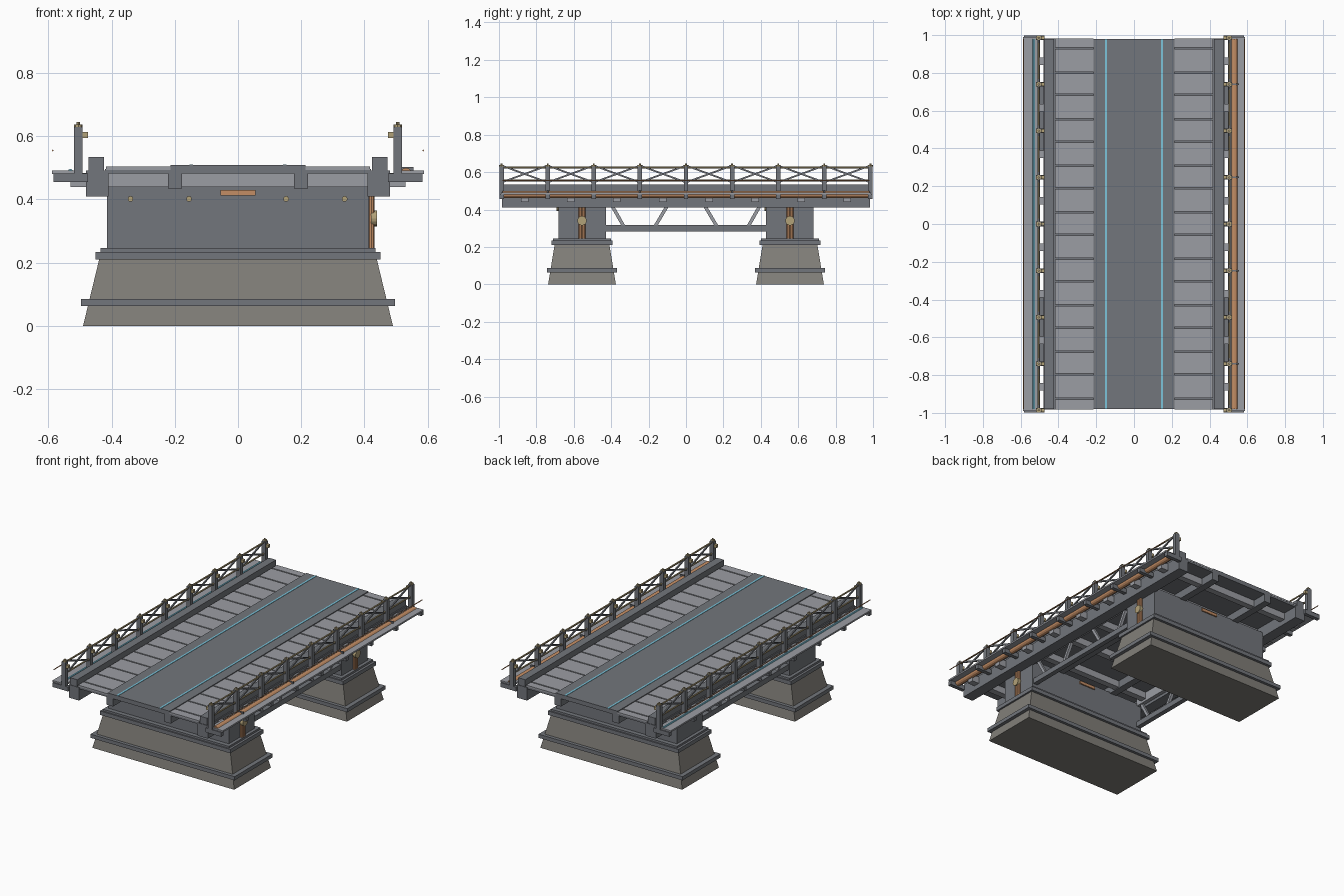
import bpy, bmesh
from math import pi
from mathutils import Matrix, Vector

if "Cube" in bpy.data.objects:
    bpy.data.objects.remove(bpy.data.objects["Cube"])


def material(name, rgb):
    m = bpy.data.materials.new(name)
    m.diffuse_color = (*rgb, 1)
    m.use_nodes = True
    m.node_tree.nodes["Principled BSDF"].inputs["Base Color"].default_value = m.diffuse_color
    return m


COPPER = material("copper", (0.55, 0.27, 0.13))
BRASS = material("brass", (0.45, 0.36, 0.19))
BLUE = material("blue", (0.2, 0.55, 0.7))
DARK = material("dark_steel", (0.17, 0.18, 0.2))
STONE = material("stone", (0.22, 0.21, 0.19))
LIGHT = material("light_panel", (0.33, 0.34, 0.37))


class Part:
    """Collects primitives into one named mesh object."""

    def __init__(self, name, mat=DARK):
        self.name, self.mat, self.bm = name, mat, bmesh.new()

    def box(self, x0, x1, y0, y1, z0, z1, taper=(0, 0)):
        c = Vector(((x0 + x1) / 2, (y0 + y1) / 2, (z0 + z1) / 2))
        size = (abs(x1 - x0), abs(y1 - y0), abs(z1 - z0), 1)
        new = bmesh.ops.create_cube(self.bm, size=1, matrix=Matrix.Translation(c) @ Matrix.Diagonal(size))
        for v in new["verts"]:
            if v.co.z > c.z:
                v.co.x -= taper[0] if v.co.x > c.x else -taper[0]
                v.co.y -= taper[1] if v.co.y > c.y else -taper[1]

    def bar(self, a, b, w, t):
        """Rectangular bar from a to b in a plane of constant x."""
        a, b = Vector(a), Vector(b)
        d = (b - a).normalized()
        u = Vector((1, 0, 0))
        rot = Matrix((u, d.cross(u), d)).transposed().to_4x4()
        bmesh.ops.create_cube(self.bm, size=1, matrix=Matrix.Translation((a + b) / 2) @ rot
                              @ Matrix.Diagonal((t, w, (b - a).length, 1)))

    def rod(self, a, b, r, n=10):
        a, b = Vector(a), Vector(b)
        rot = (b - a).to_track_quat('Z', 'Y').to_matrix().to_4x4()
        bmesh.ops.create_cone(self.bm, cap_ends=True, segments=n, radius1=r, radius2=r,
                              depth=(b - a).length, matrix=Matrix.Translation((a + b) / 2) @ rot)

    def done(self):
        bmesh.ops.recalc_face_normals(self.bm, faces=self.bm.faces)
        me = bpy.data.meshes.new(self.name)
        self.bm.to_mesh(me)
        self.bm.free()
        me.materials.append(self.mat)
        ob = bpy.data.objects.new(self.name, me)
        bpy.context.collection.objects.link(ob)


SIDES = (-1, 1)
POSTS = [i * 0.2465 for i in range(-4, 5)]
BEAMS = [(i + 0.5) * 0.2465 for i in range(-4, 4)]
PY = 0.556

# Piers: battered stone foot, bands, upper block
foot, bands, block = Part("pier_foot", STONE), Part("pier_band"), Part("pier_block")
for s in SIDES:
    y = s * PY
    foot.box(-0.49, 0.49, y - 0.181, y + 0.181, 0, 0.215, (0.052, 0.035))
    bands.box(-0.497, 0.497, y - 0.188, y + 0.188, 0.063, 0.086)
    bands.box(-0.45, 0.45, y - 0.163, y + 0.163, 0.21, 0.234)
    bands.box(-0.435, 0.435, y - 0.155, y + 0.155, 0.234, 0.246)
    block.box(-0.415, 0.415, y - 0.127, y + 0.127, 0.246, 0.44)
for p in (foot, bands, block):
    p.done()

# Pier fittings: vertical pipes, valve discs, handles, bolts
pipes, discs = Part("pier_pipe", COPPER), Part("pier_disc", BRASS)
handles, bolts = Part("pier_handle", COPPER), Part("pier_bolt", BRASS)
for s in SIDES:
    y = s * PY
    for o in SIDES:
        pipes.rod((0.422, y + o * 0.009, 0.236), (0.422, y + o * 0.009, 0.415), 0.01)
        f = y + o * 0.127
        handles.box(-0.055, 0.055, f - 0.008, f + 0.008, 0.412, 0.43)
    discs.rod((0.42, y, 0.34), (0.44, y, 0.34), 0.025, 16)
    for x in (-0.34, -0.155, 0.152, 0.337):
        bolts.rod((x, y - 0.137, 0.402), (x, y - 0.12, 0.402), 0.009)
for p in (pipes, discs, handles, bolts):
    p.done()

# Deck structure: thin slab, cross beams, stringers, edge girders, curbs
slab, cross = Part("deck_slab"), Part("cross_beam", LIGHT)
stringer, girder, curb = Part("stringer"), Part("edge_girder"), Part("curb")
slab.box(-0.42, 0.42, -0.98, 0.98, 0.482, 0.496)
for y in BEAMS:
    cross.box(-0.53, 0.53, y - 0.02, y + 0.02, 0.44, 0.484)
for s in SIDES:
    stringer.box(s * 0.177, s * 0.222, -0.98, 0.98, 0.434, 0.488)
    girder.box(s * 0.41, s * 0.48, -0.983, 0.983, 0.41, 0.491)
    curb.box(s * 0.424, s * 0.473, -0.98, 0.98, 0.491, 0.535)
for p in (slab, cross, stringer, girder, curb):
    p.done()

# Road surface: centre lane, lit strips, cross planks
lane, strips, planks = Part("centre_lane"), Part("lane_light", BLUE), Part("deck_plank", LIGHT)
lane.box(-0.214, 0.214, -0.98, 0.98, 0.49, 0.509)
seams = sorted([0.062 + 0.2465 * k for k in range(-4, 4)] + [0.19 + 0.2465 * k for k in range(-4, 4)])
edges = [-0.985] + seams + [0.985]
for s in SIDES:
    strips.box(s * 0.142, s * 0.154, -0.98, 0.98, 0.505, 0.511)
    for a, b in zip(edges, edges[1:]):
        if b - a > 0.02:
            planks.box(s * 0.214, s * 0.418, a + 0.004, b - 0.004, 0.494, 0.504)
for p in (lane, strips, planks):
    p.done()

# Side ledges with support brackets, conduits and outer wires
ledge, bracket, wire = Part("side_ledge", LIGHT), Part("ledge_bracket"), Part("outer_wire", COPPER)
for s in SIDES:
    ledge.box(s * 0.498, s * 0.588, -0.99, 0.99, 0.481, 0.491)
    wire.rod((s * 0.586, -0.98, 0.555), (s * 0.586, 0.98, 0.555), 0.003, 6)
    for y in POSTS:
        bracket.box(s * 0.475, s * 0.583, y - 0.012, y + 0.012, 0.455, 0.482)
for p in (ledge, bracket, wire):
    p.done()
conduit = Part("copper_conduit", COPPER)
conduit.rod((0.531, -0.98, 0.481), (0.531, 0.98, 0.481), 0.019, 12)
conduit.done()
tube = Part("blue_tube", BLUE)
tube.rod((-0.53, -0.98, 0.49), (-0.53, 0.98, 0.49), 0.007, 8)
tube.done()
clamp = Part("conduit_clamp")
for y in POSTS[1::2]:
    clamp.box(0.508, 0.555, y - 0.004, y + 0.004, 0.488, 0.503)
clamp.done()

# Railings: posts, finials, inner lamps, rails, crossed braces
post, finial = Part("rail_post"), Part("post_finial", BRASS)
rail, brace = Part("hand_rail", BRASS), Part("rail_brace")
for s in SIDES:
    x = s * 0.505
    for y in POSTS:
        post.box(x - 0.014, x + 0.014, y - 0.012, y + 0.012, 0.47, 0.63)
        finial.rod((x, y, 0.63), (x, y, 0.637), 0.013, 8)
        finial.rod((x, y, 0.637), (x, y, 0.645), 0.005, 8)
        finial.box(s * 0.475, s * 0.492, y - 0.009, y + 0.009, 0.595, 0.614)
    for z in (0.625, 0.555):
        rail.rod((x, POSTS[0], z), (x, POSTS[-1], z), 0.005, 8)
    for a, b in zip(POSTS, POSTS[1:]):
        brace.bar((x, a, 0.545), (x, b, 0.635), 0.009, 0.008)
        brace.bar((x, a, 0.635), (x, b, 0.545), 0.009, 0.008)
for p in (post, finial, rail, brace):
    p.done()

# Under-deck trusses between the piers
chord, diagonal = Part("truss_chord"), Part("truss_diagonal", LIGHT)
for s in SIDES:
    x = s * 0.395
    chord.box(x - 0.015, x + 0.015, -0.435, 0.435, 0.283, 0.316)
    for m in SIDES:
        diagonal.bar((x, m * 0.395, 0.42), (x, m * 0.33, 0.305), 0.018, 0.018)
        diagonal.bar((x, m * 0.10, 0.42), (x, m * 0.168, 0.305), 0.018, 0.018)
    diagonal.box(x - 0.012, x + 0.012, -0.435, 0.435, 0.425, 0.484)
chord.done()
diagonal.done()
